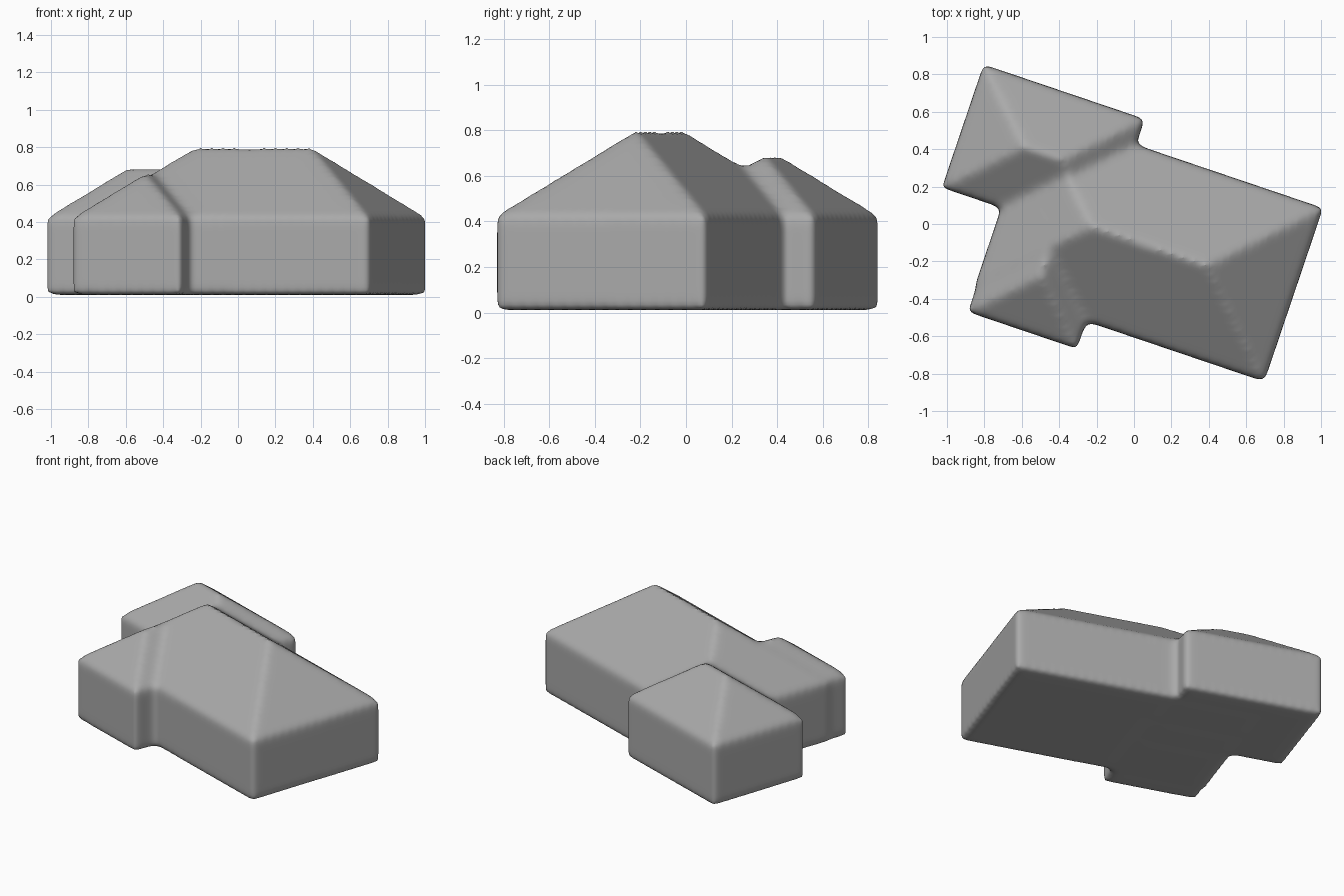
import bpy
import math
from mathutils import Matrix

cube = bpy.data.objects.get("Cube")
if cube:
    bpy.data.objects.remove(cube, do_unlink=True)

TURN = Matrix.Rotation(math.radians(-18.7), 4, 'Z')
BASE, EAVE, SLOPE = 0.01, 0.425, 0.77

grey = bpy.data.materials.new("plain grey")
grey.use_nodes = True
colour = (0.4, 0.4, 0.4, 1)
grey.diffuse_color = colour
grey.node_tree.nodes["Principled BSDF"].inputs["Base Color"].default_value = colour


def hip_block(x0, x1, y0, y1):
    """Walls and hipped roof over a rectangle."""
    corners = [(x0, y0), (x1, y0), (x1, y1), (x0, y1)]
    verts = [(x, y, z) for z in (BASE, EAVE) for x, y in corners]
    half = min(x1 - x0, y1 - y0) / 2
    top = EAVE + half * SLOPE
    long_x = x1 - x0 > y1 - y0
    if long_x:
        verts += [(x0 + half, y0 + half, top), (x1 - half, y0 + half, top)]
        roof = [(4, 5, 9, 8), (5, 6, 9), (6, 7, 8, 9), (7, 4, 8)]
    else:
        verts += [(x0 + half, y0 + half, top), (x0 + half, y1 - half, top)]
        roof = [(4, 5, 8), (5, 6, 9, 8), (6, 7, 9), (7, 4, 8, 9)]
    walls = [(i, (i + 1) % 4, (i + 1) % 4 + 4, i + 4) for i in range(4)]
    return verts, [(3, 2, 1, 0)] + walls + roof


# Main hall, front wing and back wing as overlapping hipped blocks
blocks = [
    hip_block(-0.70, 0.93, -0.575, 0.405),
    hip_block(-0.69, -0.075, -0.73, 0.10),
    hip_block(-1.035, -0.125, -0.145, 0.55),
]
verts, faces = [], []
for v, f in blocks:
    faces += [tuple(i + len(verts) for i in face) for face in f]
    verts += v

mesh = bpy.data.meshes.new("house")
mesh.from_pydata(verts, [], faces)
mesh.transform(TURN)
mesh.materials.append(grey)
house = bpy.data.objects.new("house", mesh)
bpy.context.collection.objects.link(house)

# Fuse the blocks, then soften every edge
remesh = house.modifiers.new("fuse", 'REMESH')
remesh.mode = 'VOXEL'
remesh.voxel_size = 0.02
remesh.use_smooth_shade = True
soften = house.modifiers.new("soften", 'SMOOTH')
soften.factor = 0.5
soften.iterations = 14
